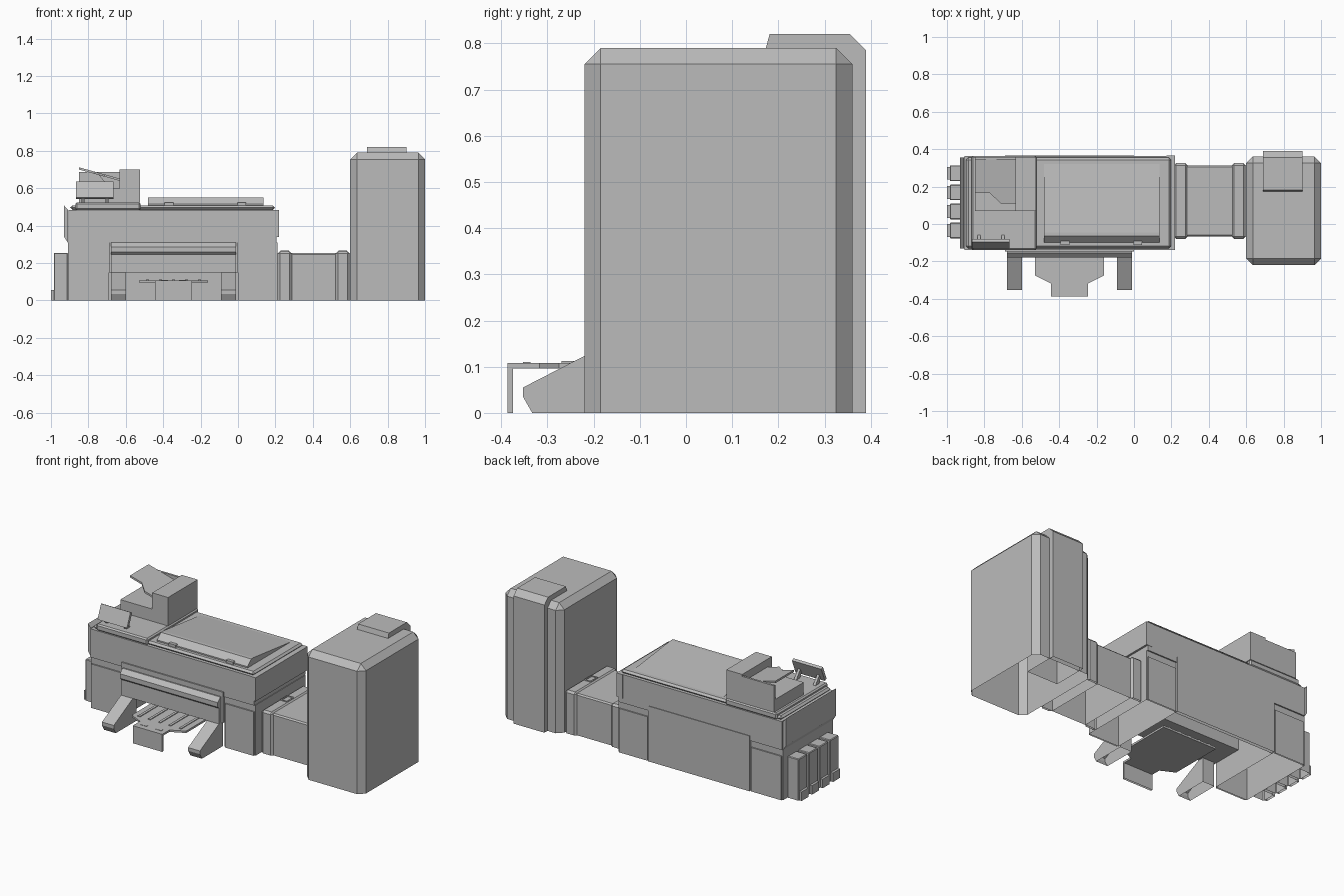
import bpy
import bmesh
from mathutils import Vector

if "Cube" in bpy.data.objects:
    bpy.data.objects.remove(bpy.data.objects["Cube"], do_unlink=True)

colour = (0.5, 0.5, 0.5, 1)
grey = bpy.data.materials.new("machine_grey")
grey.use_nodes = True
grey.diffuse_color = colour
grey.node_tree.nodes["Principled BSDF"].inputs["Base Color"].default_value = colour


def finish(name, bm):
    """Leave housings open where they stand on the floor."""
    bmesh.ops.recalc_face_normals(bm, faces=bm.faces)
    hidden = [f for f in bm.faces if all(abs(v.co.z) < thin / 2 for v in f.verts)]
    bmesh.ops.delete(bm, geom=hidden, context="FACES_ONLY")
    mesh = bpy.data.meshes.new(name)
    bm.to_mesh(mesh)
    bm.free()
    mesh.materials.append(grey)
    part = bpy.data.objects.new(name, mesh)
    bpy.context.collection.objects.link(part)
    return part


def box(name, x, y, z, chamfer=0):
    """Box from three ranges; the chamfer leaves the bottom edges sharp."""
    bm = bmesh.new()
    bmesh.ops.create_cube(bm, size=1)
    for vert in bm.verts:
        vert.co = Vector([span[c > 0] for c, span in zip(vert.co, (x, y, z))])
    if chamfer:
        edges = [e for e in bm.edges if max(v.co.z for v in e.verts) > z[0]]
        bmesh.ops.bevel(bm, geom=edges, offset=chamfer, segments=1, affect="EDGES")
    return finish(name, bm)


def prism(name, axis, span, profile):
    """Extrude a closed profile over a span of one axis."""
    bm = bmesh.new()
    ring = []
    for point in profile:
        co = list(point)
        co.insert("xyz".index(axis), span[0])
        ring.append(bm.verts.new(co))
    face = bm.faces.new(ring)
    extruded = bmesh.ops.extrude_face_region(bm, geom=[face])["geom"]
    shift = Vector([span[1] - span[0] if a == axis else 0 for a in "xyz"])
    moved = [v for v in extruded if isinstance(v, bmesh.types.BMVert)]
    bmesh.ops.translate(bm, verts=moved, vec=shift)
    return finish(name, bm)


def inset(span, amount):
    return span[0] + amount, span[1] - amount


def around(centre, half):
    return centre - half, centre + half


# Shared dimensions of the main body
left, right = -0.91, 0.21
front, back = -0.13, 0.355
floor, door_top, belt, shoulder, deck = 0, 0.27, 0.31, 0.485, 0.508
thin, lip = 0.008, 0.012
recess = (-0.69, 0)
depth = (front, back)
length = (left, right)

# Tall feeder cabinet with its rear spine
cabinet_x, cabinet_y, cabinet_top = (0.6, 1), (-0.22, 0.36), 0.79
slope = 0.035
box("tall_cabinet", cabinet_x, cabinet_y, (floor, cabinet_top), slope)
spine_front, spine_back, spine_top = 0.173, 0.39, 0.82
prism("cabinet_rear_spine", "x", (0.69, 0.9), [
    (spine_front, floor),
    (spine_front, cabinet_top),
    (spine_front + thin, spine_top),
    (spine_back - slope, spine_top),
    (spine_back, spine_top - slope),
    (spine_back, floor),
])

# Connecting duct with a latched collar at each end
collar_y, collar_top, collar_width = (-0.08, 0.325), 0.263, 0.075
box("connecting_duct", (right, cabinet_x[0]), inset(collar_y, lip), (floor, collar_top - thin), thin)
for side, middle in (("inner", 0.25), ("outer", 0.56)):
    box(side + "_collar", around(middle, collar_width / 2), collar_y, (floor, collar_top), lip)
    latch_x, latch_y = around(middle, 0.02), (0.09, 0.155)
    latch_z = (collar_top - thin, collar_top + thin / 2)
    for y in latch_y:
        box(side + "_latch_end", latch_x, around(y, thin / 2), latch_z)
    for x in latch_x:
        box(side + "_latch_side", around(x, thin / 2), latch_y, latch_z)

# Lower body around the delivery recess
recess_top, recess_back = 0.15, 0.06
box("recess_roof", recess, (front, recess_back), (recess_top, belt))
for side, span in (("left", (left, recess[0])), ("right", (recess[1], right))):
    box(side + "_lower_block", span, depth, (floor, belt))
    door_x, door_z = inset(span, thin), (floor, door_top)
    box(side + "_front_door", door_x, (front - thin, front), door_z)
    box(side + "_rear_door", door_x, (back, back + thin), door_z)
panel_top = 0.34
box("rear_panel", recess, (back - thin, back + lip), (floor, panel_top))

# Upper body with its rim, end trim and left end cover
upper_y = inset(depth, -thin)
box("upper_body", inset(length, thin / 2), upper_y, (belt, shoulder))
box("upper_rim", inset(length, lip), depth, (shoulder, deck), lip)
box("right_end_trim", (right - slope, right + thin), inset(upper_y, -thin / 4), (panel_top, shoulder))
cover_x = left - 0.02
prism("left_end_cover", "y", depth, [
    (left, belt),
    (cover_x, panel_top),
    (cover_x, deck),
    (left, shoulder),
])

# Front canopy above the delivery tray
canopy_front = -0.18
box("canopy_frame", recess, (front - 2 * thin, front), (recess_top, panel_top))
prism("canopy", "x", inset(recess, lip), [
    (front, belt),
    (front - 2 * lip, belt),
    (canopy_front, belt - 2 * lip),
    (canopy_front, door_top - lip),
    (canopy_front + lip, door_top - 2 * lip),
    (canopy_front + lip, recess_top),
    (front, recess_top),
])

# Stabiliser legs at both sides of the recess
leg_front, leg_width, toe = -0.353, 0.08, 0.055
leg_inset = inset(recess, lip)
for side, span in (("left", (leg_inset[0], leg_inset[0] + leg_width)),
                   ("right", (leg_inset[1] - leg_width, leg_inset[1]))):
    prism(side + "_leg", "x", span, [
        (front, floor),
        (front, recess_top),
        (canopy_front + lip, recess_top),
        (leg_front, toe),
        (leg_front, slope),
        (leg_front + 0.02, floor),
    ])

# Delivery tray, mirrored about its own middle, with ribs, slots and a lip
tray_x, tray_front, tray_top, lip_half = -0.345, -0.387, 0.108, 0.1
half_outline = [
    (lip_half, tray_front),
    (lip_half, tray_front + 2 * slope),
    (0.185, -0.275),
    (0.185, recess_back),
]
outline = [(tray_x + x, y) for x, y in half_outline]
outline += [(tray_x - x, y) for x, y in reversed(half_outline)]
prism("delivery_tray", "z", (tray_top - lip, tray_top), outline)
for step in range(-2, 3):
    box("tray_rib", around(tray_x + step * 2 * slope, thin), (-0.27, recess_back),
        (tray_top, tray_top + thin / 2))
for sign in (-1, 1):
    box("tray_slot", around(tray_x + sign * lip_half / 2, 0.02), around(leg_front + thin, thin),
        (tray_top, tray_top + thin / 4))
box("tray_lip", around(tray_x, lip_half), (tray_front, tray_front + lip), (floor, tray_top))

# Row of four supply units on the left end
unit_x, unit_half, unit_top = -0.985, 0.042, 0.255
for index in range(4):
    middle = index * 0.102 - slope
    box("supply_unit", (unit_x, left), around(middle, unit_half), (floor, unit_top), thin / 2)
    box("supply_foot", (-1, unit_x), around(middle, unit_half - thin), (floor, toe))

# Wedge-shaped scanner lid with two hinge tabs
lid_front, lid_top, lid_back = -0.1, 0.55, 0.32
prism("scanner_lid", "x", (-0.48, 0.135), [
    (lid_front, deck),
    (lid_front, deck + thin),
    (lid_front + slope, lid_top),
    (lid_front + toe, lid_top),
    (lid_back, deck),
])
for x in (-0.37, 0.02):
    box("lid_tab", around(x, 2 * lip), around(lid_front, lip), (deck, deck + 2 * thin))

# Document feeder on its raised plinth, with a wall along its back
plinth_x, plinth_top = (-0.87, -0.52), 0.525
feeder_y = (0.07, 0.358)
hump_x, base_top, hump_top = (-0.633, -0.525), 0.6, 0.7
flap_x, flap_y = (-0.85, hump_x[0]), (0.11, 0.345)
box("feeder_plinth", plinth_x, upper_y, (shoulder, plinth_top), thin)
box("feeder_base", (flap_x[0], hump_x[1]), feeder_y, (plinth_top, base_top))
box("feeder_hump", hump_x, feeder_y, (plinth_top, hump_top))
box("feeder_back_wall", flap_x, (flap_y[1], feeder_y[1]), (plinth_top, hump_top - lip))

# Tilted paper flap with a swept front edge, and its support
flap_low, flap_high = 0.64, 0.7
swept = flap_y[0] + toe
flap = prism("feeder_flap", "z", (flap_low, flap_low + lip), [
    (flap_x[1], flap_y[0]),
    (flap_x[1], flap_y[1]),
    (flap_x[0], flap_y[1]),
    (flap_x[0], swept),
    (flap_x[0] + leg_width, swept),
    (flap_x[1] - leg_width, flap_y[0]),
])
rise = (flap_high - flap_low) / (flap_x[1] - flap_x[0])
for vert in flap.data.vertices:
    vert.co.z += (flap_x[1] - vert.co.x) * rise
prism("flap_support", "y", inset(flap_y, 2 * slope), [
    (flap_x[1], base_top),
    (flap_x[1], flap_low),
    (flap_x[1] - 2 * toe, flap_low + 2 * toe * rise),
    (flap_x[1] - toe, base_top),
])

# Tilted control screen on two posts
screen_x, screen_low, screen_high = (-0.865, -0.665), 0.55, 0.635
prism("control_screen", "x", screen_x, [
    (front, screen_low),
    (front + slope, screen_high),
    (front + slope + 2 * thin, screen_high - thin),
    (front + 2 * thin, screen_low - thin),
])
for x in inset(screen_x, slope):
    prism("screen_post", "x", around(x, thin), [
        (front + slope, plinth_top),
        (front + lip, screen_low + lip),
        (front + 2 * lip, screen_low + slope),
        (front + 2 * slope, plinth_top),
    ])
